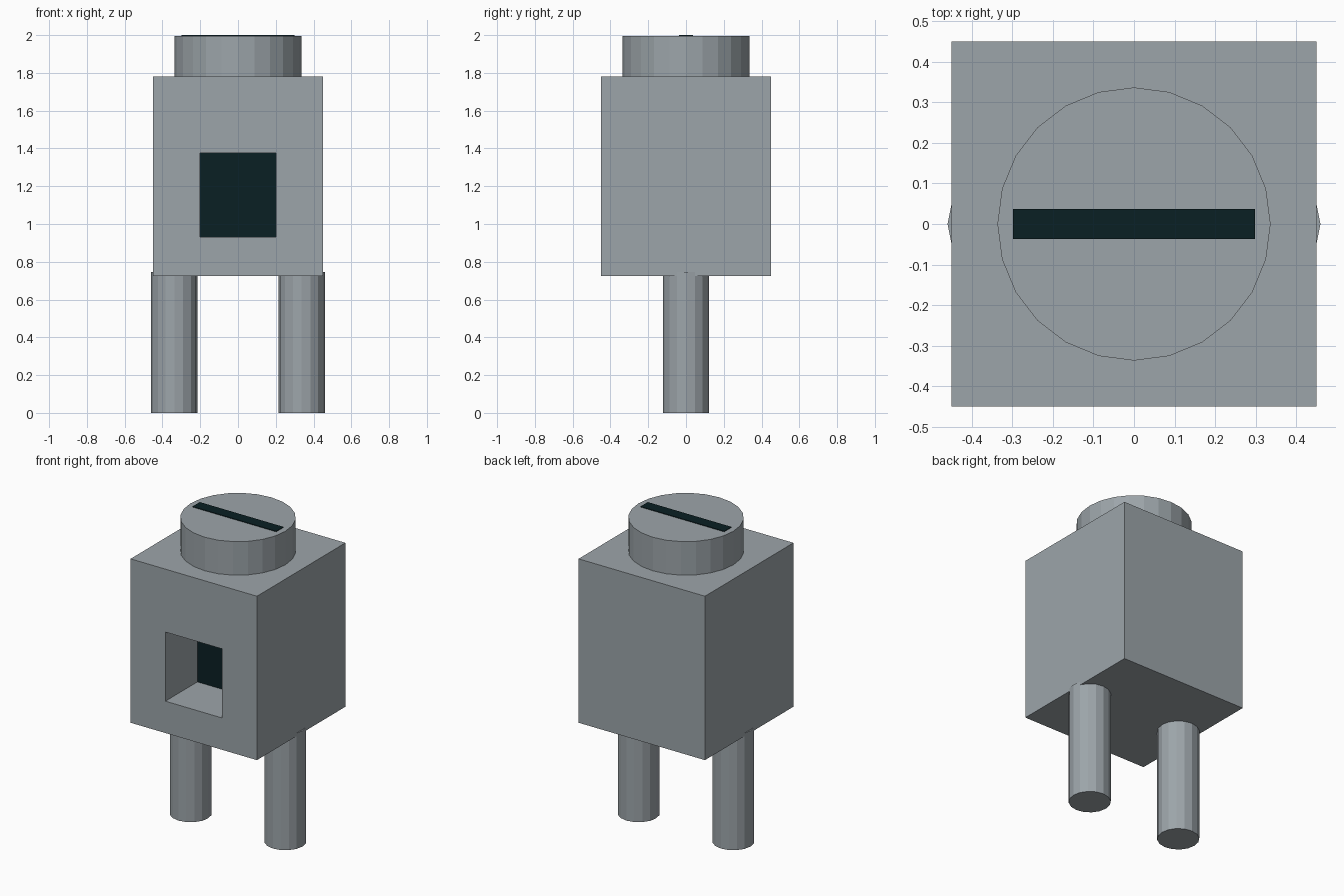
import bpy, bmesh, math
from mathutils import Matrix

if "Cube" in bpy.data.objects:
    bpy.data.objects.remove(bpy.data.objects["Cube"], do_unlink=True)


def material(name, rgb):
    m = bpy.data.materials.new(name)
    m.use_nodes = True
    m.diffuse_color = (*rgb, 1)
    m.node_tree.nodes["Principled BSDF"].inputs["Base Color"].default_value = (*rgb, 1)
    return m


GREY = material("blue grey", (0.335, 0.375, 0.40))
DARK = material("near black", (0.003, 0.014, 0.017))


def finish(name, bm, *mats):
    mesh = bpy.data.meshes.new(name)
    bmesh.ops.recalc_face_normals(bm, faces=bm.faces)
    bm.to_mesh(mesh)
    bm.free()
    for m in mats:
        mesh.materials.append(m)
    obj = bpy.data.objects.new(name, mesh)
    bpy.context.collection.objects.link(obj)
    return obj


def box(x, y, z0, z1):
    """Box with half widths x and y, from z0 to z1."""
    bm = bmesh.new()
    bmesh.ops.create_cube(bm, size=2, matrix=Matrix.Translation((0, 0, (z0 + z1) / 2))
                          @ Matrix.Diagonal((x, y, (z1 - z0) / 2, 1)))
    return bm


def cylinder(name, x, radius, z0, z1, sides):
    """Upright flat-sided cylinder with a corner on each axis."""
    bm = bmesh.new()
    bmesh.ops.create_cone(bm, cap_ends=True, segments=sides, radius1=radius, radius2=radius,
                          depth=z1 - z0, matrix=Matrix.Translation((x, 0, (z0 + z1) / 2)))
    return finish(name, bm, GREY)


# Body with a square recess in the front, its back wall dark
bm = box(0.45, 0.45, 0.725, 1.78)
bm.normal_update()
wall = min(bm.faces, key=lambda f: f.calc_center_median().y)
for depth in (-0.45, -0.125):
    bmesh.ops.inset_region(bm, faces=[wall], thickness=0.01)
    middle = wall.calc_center_median()
    for v in wall.verts:
        v.co = (math.copysign(0.202, v.co.x - middle.x), depth,
                1.375 if v.co.z > middle.z else 0.93)
wall.material_index = 1
finish("body", bm, GREY, DARK)

# Round cap with a dark slot plate on top
cylinder("cap", 0, 0.337, 1.78, 1.996, 24)
finish("slot", box(0.298, 0.037, 1.994, 2.0), DARK)

# Two pin legs, slightly sunk into the body
for side, name in ((1, "left_leg"), (-1, "right_leg")):
    cylinder(name, side * 0.337, 0.123, 0, 0.745, 16)
